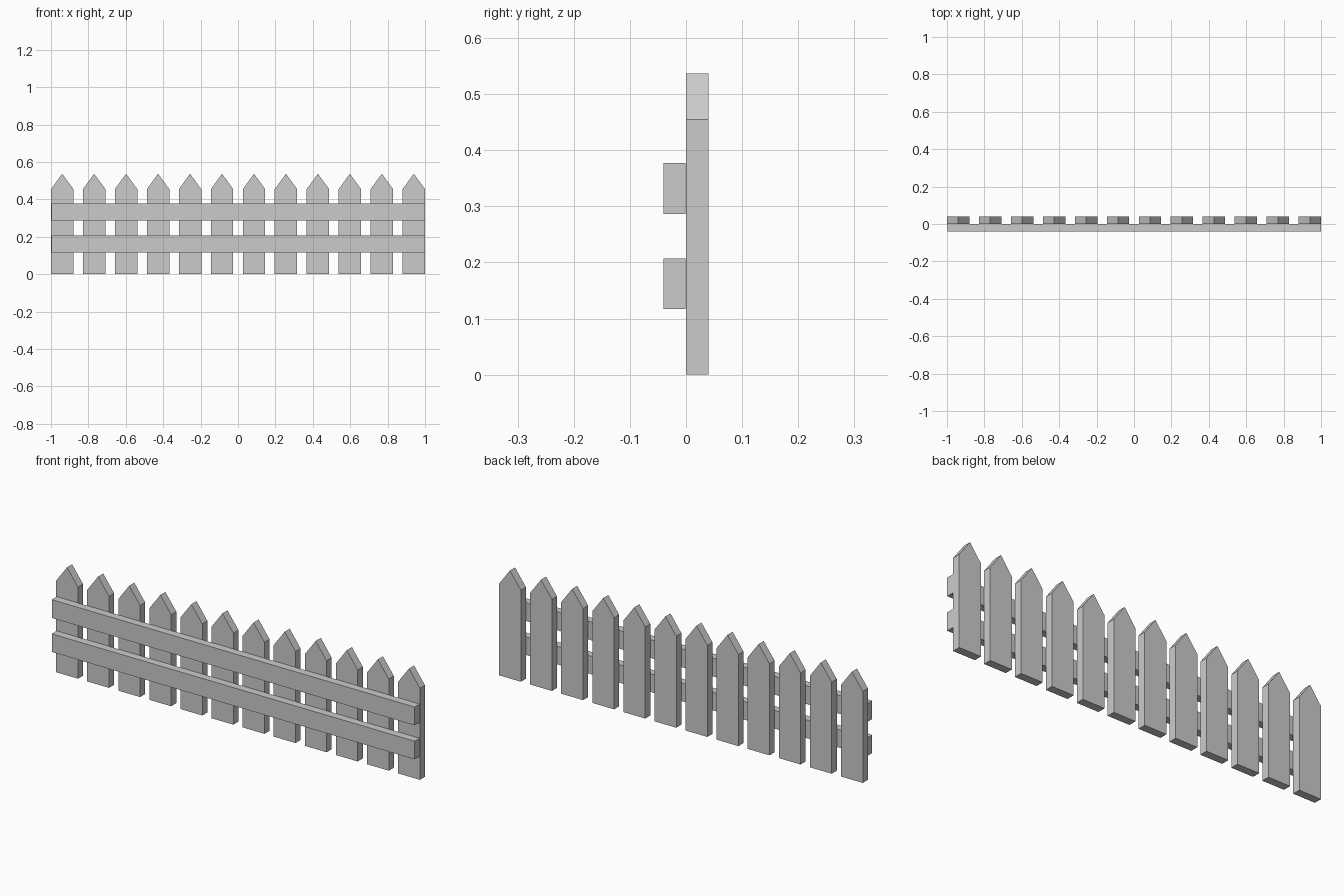
import bpy

if "Cube" in bpy.data.objects:
    bpy.data.objects.remove(bpy.data.objects["Cube"])

def prism(name, profile, y0, y1):
    """Extrude an x/z outline from y0 (front) to y1 (back)."""
    n = len(profile)
    verts = [(x, y, z) for y in (y0, y1) for x, z in profile]
    faces = [tuple(range(n)), tuple(reversed(range(n, 2 * n)))]
    faces += [((i + 1) % n, i, i + n, (i + 1) % n + n) for i in range(n)]
    mesh = bpy.data.meshes.new(name)
    mesh.from_pydata(verts, [], faces)
    mesh.update()
    obj = bpy.data.objects.new(name, mesh)
    bpy.context.collection.objects.link(obj)
    return obj

# Pointed pickets
COUNT, HALF_W = 12, 0.06
SHOULDER, TIP = 0.455, 0.537
outline = [(-HALF_W, 0), (HALF_W, 0), (HALF_W, SHOULDER), (0, TIP), (-HALF_W, SHOULDER)]
first = prism("picket_1", outline, 0.0, 0.04)
for i in range(COUNT):
    picket = first if i == 0 else first.copy()
    picket.name = f"picket_{i + 1}"
    picket.location.x = -0.94 + i * 1.88 / (COUNT - 1)
    if i:
        bpy.context.collection.objects.link(picket)

# Horizontal rails across the front
for name, z0, z1 in (("lower_rail", 0.117, 0.207), ("upper_rail", 0.286, 0.377)):
    prism(name, [(-0.996, z0), (0.999, z0), (0.999, z1), (-0.996, z1)], -0.04, -0.001)
